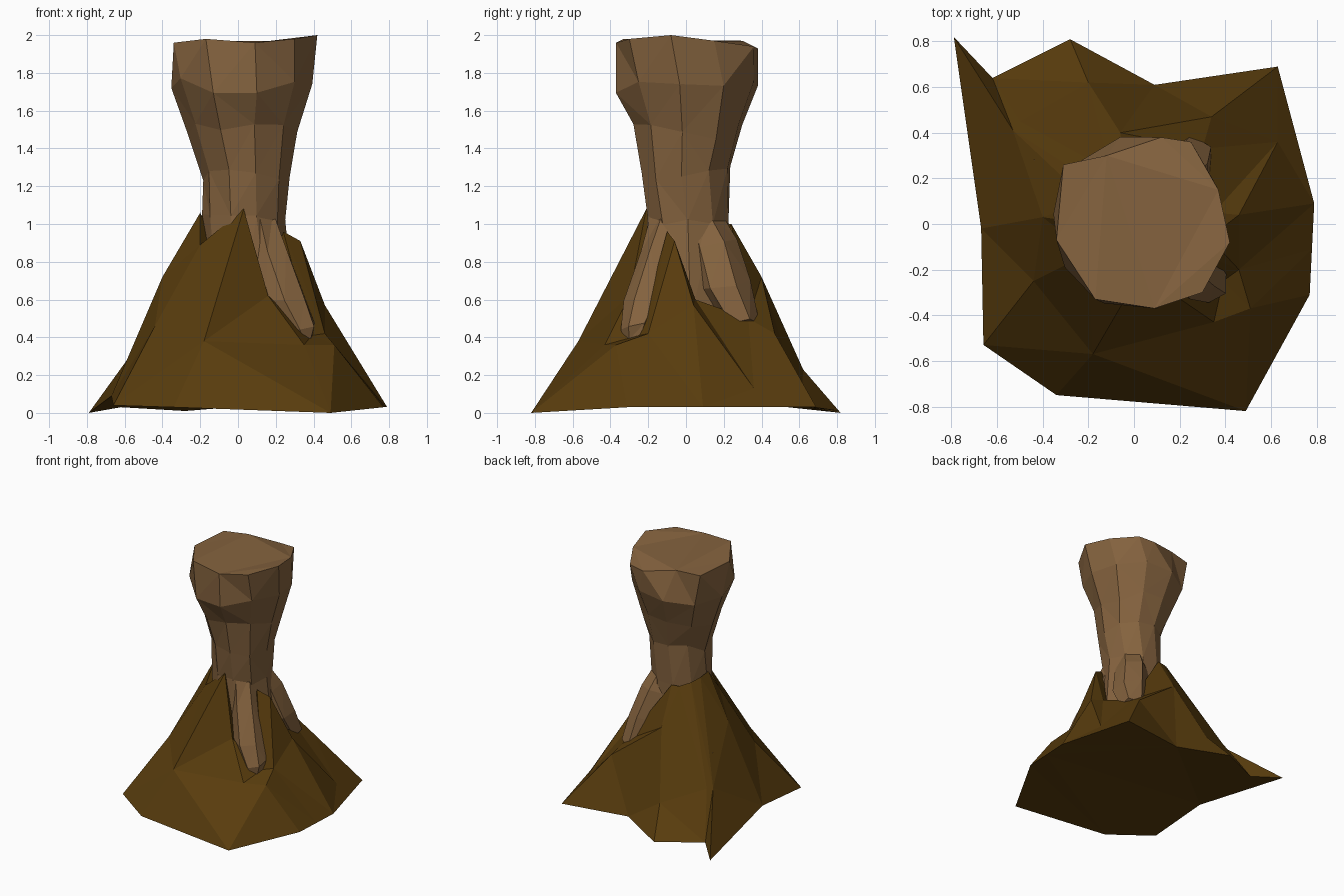
import bpy, bmesh, math, random

random.seed(4)


def material(name, rgb):
    m = bpy.data.materials.new(name)
    m.diffuse_color = (*rgb, 1)
    return m


def loft(name, rings, mat, end_point=None):
    """Skin equal-length rings with flat triangles and close both ends."""
    bm = bmesh.new()
    loops = [[bm.verts.new(p) for p in ring] for ring in rings]
    n = len(loops[0])
    for a, b in zip(loops, loops[1:]):
        for i in range(n):
            j = (i + 1) % n
            bm.faces.new((a[i], a[j], b[j], b[i]))
    bm.faces.new(loops[0][::-1])
    if end_point:
        c = bm.verts.new(end_point)
        for i in range(n):
            bm.faces.new((loops[-1][i], loops[-1][(i + 1) % n], c))
    else:
        bm.faces.new(loops[-1])
    bmesh.ops.triangulate(bm, faces=bm.faces[:])
    bmesh.ops.recalc_face_normals(bm, faces=bm.faces[:])
    me = bpy.data.meshes.new(name)
    bm.to_mesh(me)
    bm.free()
    me.materials.append(mat)
    ob = bpy.data.objects.new(name, me)
    bpy.context.collection.objects.link(ob)
    return ob


def ring(cx, cy, z, rx, ry, n, turn=0.0, dz=0.0):
    pts = []
    for i in range(n):
        a = turn + 2 * math.pi * i / n
        pts.append((cx + rx * math.cos(a), cy + ry * math.sin(a),
                    z + random.uniform(-dz, dz)))
    return pts


bark = material("bark", (0.235, 0.125, 0.049))
soil = material("soil", (0.098, 0.045, 0.004))

# Earth mound: ground outline, middle folds, ragged upper edge
base = [(.79, .09, .03), (.71, .39, .03), (.63, .69, .03), (.09, .61, .04),
        (-.28, .81, .01), (-.62, .64, .03), (-.79, .82, 0), (-.67, -.02, .09),
        (-.66, -.53, .04), (-.34, -.75, .03), (.49, -.82, 0), (.77, -.31, .03),
        (.78, -.11, .03)]
middle = [(.46, .04, .57), (.63, .36, .13), (.34, .47, .42), (-.06, .40, .72),
          (-.20, .62, .23), (-.50, .45, .36), (-.53, .41, .36), (-.40, .03, .72),
          (-.44, -.25, .46), (-.18, -.57, .38), (.35, -.43, .36), (.51, -.37, .36),
          (.46, -.20, .42)]
upper = [(.33, -.06, .91), (.35, .05, .60), (.30, .33, .50), (-.04, .24, 1.0),
         (-.10, .23, 1.0), (-.17, .18, 1.03), (-.20, .10, 1.05), (-.20, 0, 1.06),
         (-.20, -.13, .89), (.03, -.21, 1.08), (.16, -.30, .62), (.39, -.25, .41),
         (.24, -.10, .96)]
loft("earth_mound", [base, middle, upper], soil, (.08, 0, .45))

# Trunk: narrow waist flaring to an uneven cut top
top = [(.42, -.08, 2.0), (.37, .15, 1.97), (.25, .36, 1.94), (.12, .38, 1.93),
       (-.12, .30, 1.97), (-.31, .26, 1.96), (-.34, -.07, 1.96),
       (-.17, -.33, 1.98), (.09, -.37, 1.96), (.30, -.30, 1.98)]
n = 10
loft("trunk", [
    ring(.07, 0, .50, .23, .24, n, .1),
    ring(.03, .01, 1.02, .22, .225, n, 0, .04),
    ring(.045, .0, 1.27, .23, .24, n, -.1, .05),
    ring(.025, .01, 1.49, .29, .295, n, -.1, .05),
    ring(.02, .005, 1.74, .375, .385, n, -.1, .05),
    top], bark)


# Roots: tapering six-sided limbs leaving the trunk
def root(name, sections):
    loft(name, [ring(x, y, z, r, r, 6, .5, .03) for x, y, z, r in sections], bark)


root("front_root", [(.10, -.07, 1.08, .10), (.16, -.13, .86, .11),
                    (.25, -.21, .62, .12), (.33, -.26, .46, .085),
                    (.35, -.28, .36, .04)])
root("back_root", [(.10, .07, 1.08, .11), (.14, .14, .90, .13),
                   (.20, .20, .68, .14), (.25, .29, .48, .10)])
root("side_root", [(-.06, .05, 1.0, .09), (-.22, .15, .78, .09),
                   (-.37, .24, .54, .08)])
